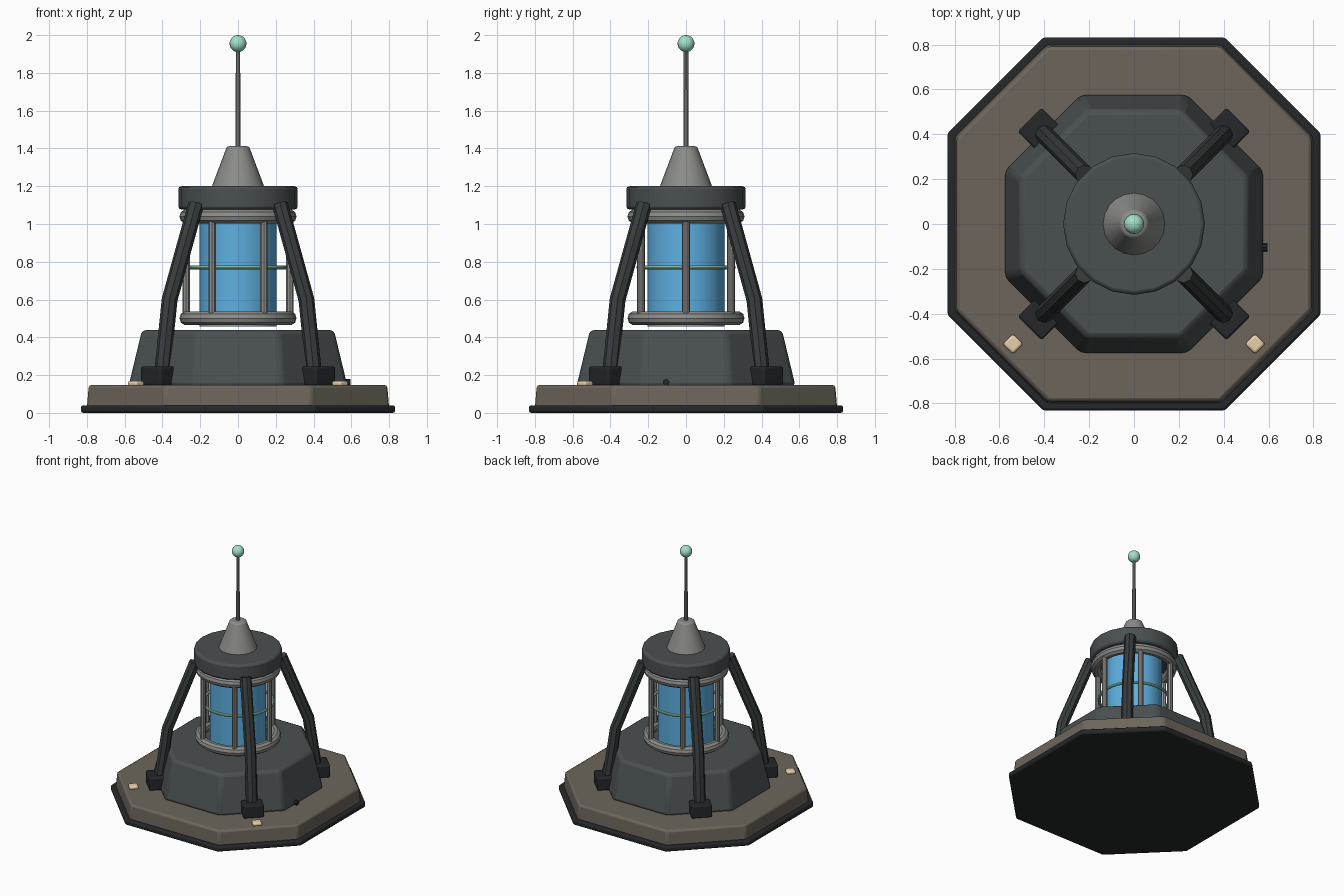
import bpy, bmesh
from math import pi, cos, sin, radians

if "Cube" in bpy.data.objects:
    bpy.data.objects.remove(bpy.data.objects["Cube"])


def material(name, rgb):
    m = bpy.data.materials.new(name)
    m.diffuse_color = (*rgb, 1)
    m.use_nodes = True
    m.node_tree.nodes["Principled BSDF"].inputs["Base Color"].default_value = m.diffuse_color
    return m


BLACK = material("black_rubber", (0.018, 0.02, 0.022))
TAUPE = material("taupe_plate", (0.15, 0.13, 0.105))
DARK = material("dark_metal", (0.068, 0.08, 0.08))
STRUT = material("strut_metal", (0.04, 0.046, 0.046))
STEEL = material("steel", (0.26, 0.26, 0.25))
BLUE = material("blue_glass", (0.11, 0.43, 0.75))
MINT = material("mint_glow", (0.36, 0.75, 0.58))
CREAM = material("cream_lamp", (0.8, 0.63, 0.4))


def finish(obj, name, mat, bevel=0, segments=2):
    obj.name = name
    obj.data.materials.append(mat)
    if bevel:
        mod = obj.modifiers.new("bevel", "BEVEL")
        mod.width, mod.segments, mod.limit_method = bevel, segments, "ANGLE"
        mod.angle_limit = radians(32)
    bpy.ops.object.select_all(action="DESELECT")
    obj.select_set(True)
    bpy.context.view_layer.objects.active = obj
    bpy.ops.object.shade_smooth_by_angle(angle=radians(32))
    return obj


def octagon(name, mat, rings, bevel):
    """Loft between chamfered squares given as (half width, half flat length, z)."""
    bm = bmesh.new()
    loops = []
    for a, c, z in rings:
        pts = [(a, -c), (a, c), (c, a), (-c, a), (-a, c), (-a, -c), (-c, -a), (c, -a)]
        loops.append([bm.verts.new((x, y, z)) for x, y in pts])
    low, high = loops
    bm.faces.new(low[::-1])
    bm.faces.new(high)
    for i in range(8):
        j = (i + 1) % 8
        bm.faces.new((low[i], low[j], high[j], high[i]))
    me = bpy.data.meshes.new(name)
    bm.to_mesh(me)
    bm.free()
    obj = bpy.data.objects.new(name, me)
    bpy.context.collection.objects.link(obj)
    return finish(obj, name, mat, bevel)


def cone(name, mat, r1, r2, z1, z2, x=0, y=0, sides=20, bevel=0):
    bpy.ops.mesh.primitive_cone_add(vertices=sides, radius1=r1, radius2=r2,
                                    depth=z2 - z1, location=(x, y, (z1 + z2) / 2))
    return finish(bpy.context.object, name, mat, bevel)


def torus(name, mat, major, minor, z):
    bpy.ops.mesh.primitive_torus_add(major_radius=major, minor_radius=minor,
                                     major_segments=32, minor_segments=10, location=(0, 0, z))
    return finish(bpy.context.object, name, mat)


def box(name, mat, loc, size, angle, bevel):
    bpy.ops.mesh.primitive_cube_add(size=1, location=loc)
    obj = bpy.context.object
    obj.scale = size
    bpy.ops.object.transform_apply(location=False, rotation=False, scale=True)
    obj.rotation_euler.z = angle
    return finish(obj, name, mat, bevel)


def tube(name, mat, points, radius):
    cu = bpy.data.curves.new(name, "CURVE")
    cu.dimensions = "3D"
    cu.bevel_depth, cu.bevel_resolution, cu.use_fill_caps = radius, 2, True
    sp = cu.splines.new("POLY")
    sp.points.add(len(points) - 1)
    for p, co in zip(sp.points, points):
        p.co = (*co, 1)
    obj = bpy.data.objects.new(name, cu)
    bpy.context.collection.objects.link(obj)
    bpy.ops.object.select_all(action="DESELECT")
    obj.select_set(True)
    bpy.context.view_layer.objects.active = obj
    bpy.ops.object.convert(target="MESH")
    return finish(bpy.context.object, name, mat)


# Stepped octagonal base
octagon("base_skirt", BLACK, [(0.832, 0.405, 0), (0.832, 0.405, 0.04)], 0.012)
octagon("base_plate", TAUPE, [(0.802, 0.39, 0.001), (0.79, 0.385, 0.148)], 0.015)
octagon("pedestal", DARK, [(0.58, 0.24, 0.14), (0.508, 0.21, 0.439)], 0.022)

# Glass core inside a cage of rings and bars
cone("glass_core", BLUE, 0.203, 0.203, 0.457, 1.09, sides=24)
torus("lower_ring", STEEL, 0.272, 0.038, 0.501)
torus("upper_ring", STEEL, 0.272, 0.038, 1.04)
torus("glow_ring", MINT, 0.252, 0.011, 0.77)
for i in range(6):
    a = i * pi / 3
    cone(f"cage_bar_{i + 1}", STEEL, 0.021, 0.021, 0.5, 1.04,
         0.275 * cos(a), 0.275 * sin(a), sides=10)

# Cap, spire and mast
cone("cap", DARK, 0.316, 0.316, 1.077, 1.2, bevel=0.016)
cone("spire", STEEL, 0.142, 0.058, 1.19, 1.412, bevel=0.012)
cone("mast", STEEL, 0.014, 0.012, 1.4, 1.94, sides=10)
bpy.ops.mesh.primitive_uv_sphere_add(segments=16, ring_count=10, radius=0.045,
                                     location=(0, 0, 1.955))
finish(bpy.context.object, "beacon_tip", MINT)

# Four bent struts with feet
for sx, sy, side in ((1, -1, "front_right"), (-1, -1, "front_left"),
                     (1, 1, "back_right"), (-1, 1, "back_left")):
    path = [(sx * r, sy * r, z) for r, z in ((0.405, 0.18), (0.362, 0.6), (0.222, 1.105))]
    tube(f"{side}_strut", STRUT, path, 0.042)
    box(f"{side}_foot", BLACK, (sx * 0.412, sy * 0.412, 0.195), (0.15, 0.15, 0.1), pi / 4, 0.01)

# Front marker lamps
for sx, side in ((1, "right"), (-1, "left")):
    box(f"{side}_lamp", CREAM, (sx * 0.54, -0.535, 0.155), (0.065, 0.065, 0.03), pi / 4, 0.011)

# Cable stub leaving the pedestal
tube("cable_stub", BLACK, [(0.5, -0.105, 0.162), (0.595, -0.105, 0.162)], 0.018)
